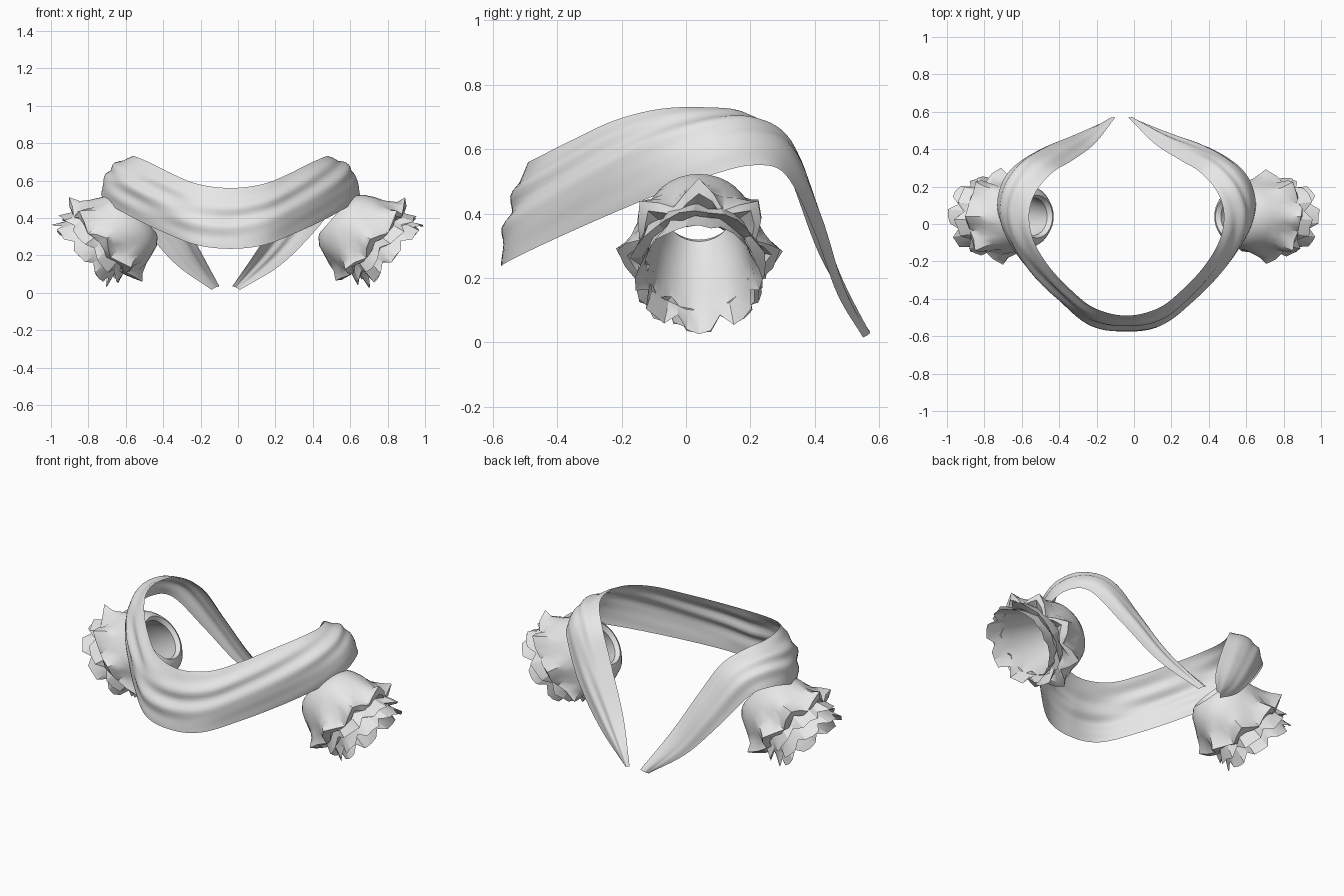
import bpy, math, random
from mathutils import Vector

if "Cube" in bpy.data.objects:
    bpy.data.objects.remove(bpy.data.objects["Cube"])

random.seed(4)
cloth = bpy.data.materials.new("pale_grey_cloth")
cloth.diffuse_color = (0.8, 0.8, 0.8, 1)
cloth.use_nodes = True
cloth.node_tree.nodes["Principled BSDF"].inputs["Base Color"].default_value = cloth.diffuse_color


def make(name, verts, faces, angle):
    me = bpy.data.meshes.new(name)
    me.from_pydata(verts, [], faces)
    me.materials.append(cloth)
    ob = bpy.data.objects.new(name, me)
    bpy.context.collection.objects.link(ob)
    bpy.ops.object.select_all(action='DESELECT')
    ob.select_set(True)
    bpy.context.view_layer.objects.active = ob
    bpy.ops.object.shade_smooth_by_angle(angle=math.radians(angle))
    return ob


def spline(pts, sub):
    """Catmull-Rom curve through the points."""
    p = [2 * pts[0] - pts[1]] + pts + [2 * pts[-1] - pts[-2]]
    out = []
    for i in range(1, len(p) - 2):
        for k in range(sub):
            t = k / sub
            out.append(0.5 * (2 * p[i] + (p[i + 1] - p[i - 1]) * t
                       + (2 * p[i - 1] - 5 * p[i] + 4 * p[i + 1] - p[i + 2]) * t * t
                       + (3 * p[i] - p[i - 1] - 3 * p[i + 1] + p[i + 2]) * t ** 3))
    return out + [pts[-1]]


# Shoulder band: upper and lower edge of one half, front centre to back tip
upper = [(0, -.49, .56), (.17, -.45, .58), (.30, -.35, .63), (.42, -.22, .69),
         (.50, -.08, .725), (.52, .06, .73), (.48, .18, .715), (.39, .28, .64),
         (.29, .34, .47), (.17, .43, .24), (.06, .57, .035)]
lower = [(0, -.575, .235), (.18, -.545, .255), (.35, -.41, .32), (.52, -.23, .40),
         (.64, -.06, .47), (.69, .08, .52), (.67, .21, .55), (.60, .31, .52),
         (.46, .40, .34), (.29, .47, .15), (.10, .55, .015)]


def edge(half):
    left = [Vector((-x, y, z)) for x, y, z in half[:0:-1]]
    right = [Vector(p) for p in half]
    right[-1].x -= .05
    right[-2].x -= .02
    return spline(left + right, 7)


T, B = edge(upper), edge(lower)
N, M = len(T), 20
verts, faces = [], []
for i in range(N):
    a, b = max(i - 1, 0), min(i + 1, N - 1)
    along = (T[b] + B[b]) - (T[a] + B[a])
    across = B[i] - T[i]
    n = across.cross(along).normalized()
    w = across.length
    u = i / (N - 1)
    side = abs(2 * u - 1)
    for j in range(M + 1):
        v = j / M
        bulge = w * (0.06 + 0.14 * min(1, side * 2)) * math.sin(math.pi * v)
        fold = 0.022 * w * math.sin(2 * math.pi * (2.5 * v + 0.5 * math.sin(9 * u)))
        fold += 0.014 * w * math.sin(2 * math.pi * (3.5 * v + 4 * u))
        fold *= math.sin(math.pi * v) if 0 < j < M else 0
        p = T[i] + across * v + n * (bulge + fold)
        verts.append((p.x - 0.04, p.y, p.z))
for i in range(N - 1):
    for j in range(M):
        q = i * (M + 1) + j
        faces.append((q, q + 1, q + M + 2, q + M + 1))
make("shoulder_band", verts, faces, 60)

# Cuffs: tubes around an axis running outward and down
ORIGIN = Vector((.71, .04, .29))
AXIS = Vector((.75, 0, -.66)).normalized()
E1 = Vector((0, .88, 0))
E2 = Vector((.66, 0, .75)).normalized()


def tube(name, rings, tips, per, side, angle, jitter=0.0, turn=0.0, square=False):
    """rings: (s, r, lift) at a valley and (s, r) at a petal tip."""
    seg = tips * per
    verts, faces = [], []
    for s0, r0, s1, r1, lift in rings:
        for k in range(seg):
            a = 2 * math.pi * k / seg + math.pi / 2 + turn
            w = abs(1 - 2 * (k % per) / per)
            if square:
                w = min(1, w * 2)
            flare = abs(r1 - r0) + abs(s1 - s0) > 0.01
            s = s0 + (s1 - s0) * w + (random.uniform(-jitter, jitter) if flare else 0)
            r = r0 + (r1 - r0) * w + (random.uniform(-jitter, jitter) if flare else 0)
            p = ORIGIN + AXIS * s + (E1 * math.cos(a) + E2 * math.sin(a)) * r + E2 * lift
            verts.append((p.x * side, p.y, p.z))
    for i in range(len(rings) - 1):
        for k in range(seg):
            k2 = (k + 1) % seg
            f = (i * seg + k, i * seg + k2, (i + 1) * seg + k2, (i + 1) * seg + k)
            faces.append(f if side > 0 else f[::-1])
    make(name, verts, faces, angle)


for side, label in ((1, "right"), (-1, "left")):
    # Puffed bell with a pointed, turned-back rim
    tube(label + "_cuff_bell", [
        (-.20, .115, -.20, .115, -.03), (-.225, .13, -.225, .13, -.03),
        (-.215, .15, -.215, .15, -.03), (-.18, .182, -.18, .182, -.03),
        (-.13, .205, -.13, .205, -.025), (-.07, .217, -.075, .227, -.02),
        (-.01, .222, -.03, .255, -.01), (.045, .225, .0, .295, -.005),
        (.055, .205, .03, .255, 0), (.03, .18, .02, .19, 0)],
        8, 4, side, 40, 0.008)
    # Two tiers of faceted ruffles and the inner sleeve
    tube(label + "_outer_ruffle", [
        (-.02, .18, -.02, .18, 0), (.04, .195, .04, .21, .01),
        (.075, .205, .105, .24, .012), (.07, .18, .08, .195, .01)],
        7, 4, side, 20, 0.008, .3, True)
    tube(label + "_inner_ruffle", [
        (-.20, .115, -.20, .115, -.03), (-.10, .15, -.10, .15, -.015),
        (.02, .172, .02, .172, 0), (.09, .185, .10, .195, .012),
        (.13, .195, .165, .222, .02)], 8, 4, side, 20, 0.006, 0, True)
